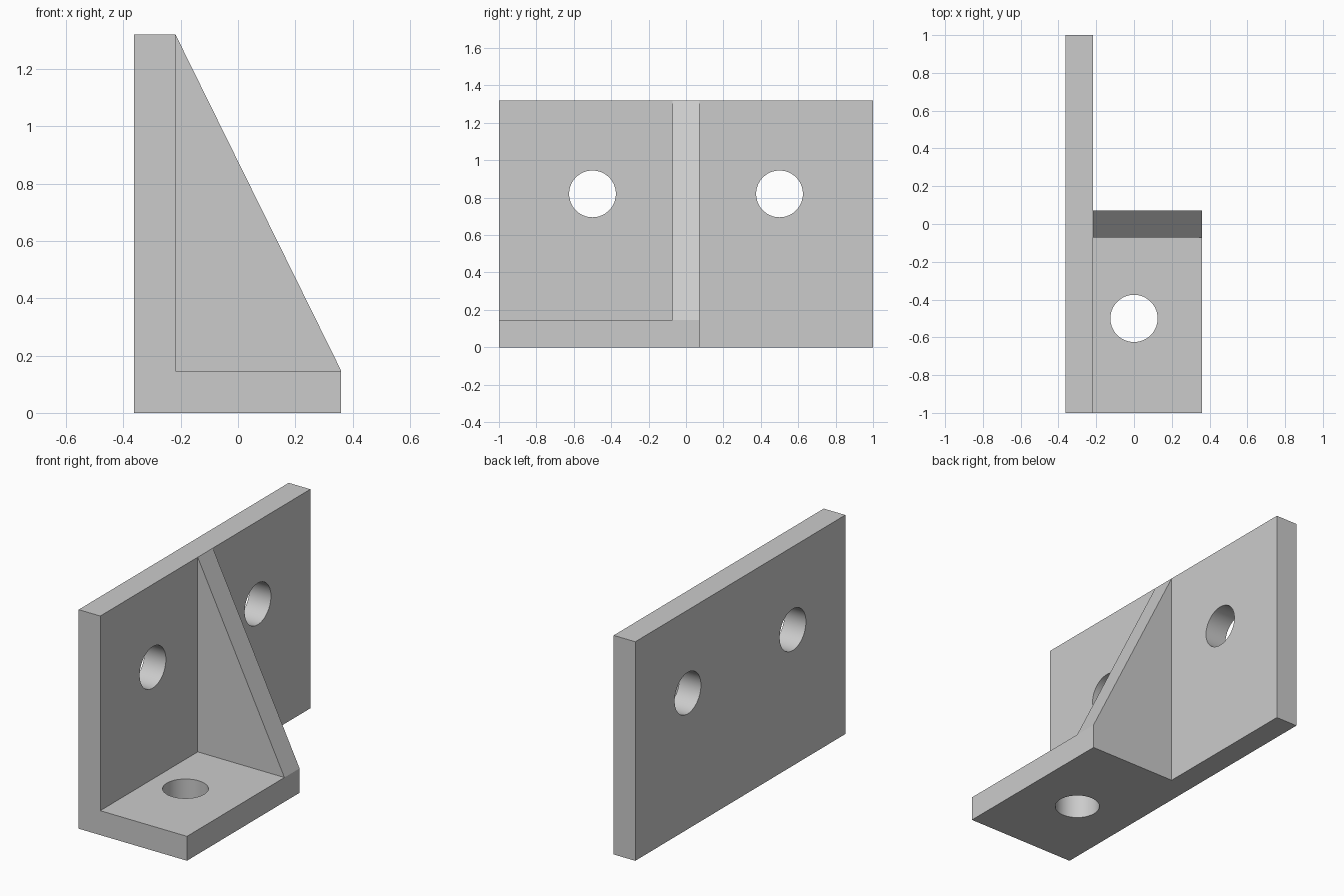
import bpy
import bmesh
import math
from mathutils import Matrix

if "Cube" in bpy.data.objects:
    bpy.data.objects.remove(bpy.data.objects["Cube"], do_unlink=True)

# Main dimensions
BACK, FACE, TOE = -0.362, -0.218, 0.36    # x of wall back, wall face, foot edge
TOP, FOOT = 1.32, 0.147                   # wall height, foot thickness
RIB = 0.072                               # half thickness of the rib
HOLE = 0.125                              # hole radius

steel = bpy.data.materials.new("light grey steel")
steel.use_nodes = True
steel.diffuse_color = (0.6, 0.6, 0.6, 1)
steel.node_tree.nodes["Principled BSDF"].inputs["Base Color"].default_value = (0.6, 0.6, 0.6, 1)


def add_object(name, bm):
    bmesh.ops.recalc_face_normals(bm, faces=bm.faces)
    mesh = bpy.data.meshes.new(name)
    bm.to_mesh(mesh)
    bm.free()
    mesh.materials.append(steel)
    obj = bpy.data.objects.new(name, mesh)
    bpy.context.collection.objects.link(obj)
    return obj


def extrude_profile(name, profile, y0, y1):
    """Solid made by sweeping an (x, z) outline from y0 to y1."""
    bm = bmesh.new()
    face = bm.faces.new([bm.verts.new((x, y0, z)) for x, z in profile])
    swept = bmesh.ops.extrude_face_region(bm, geom=[face])["geom"]
    verts = [g for g in swept if isinstance(g, bmesh.types.BMVert)]
    bmesh.ops.translate(bm, verts=verts, vec=(0, y1 - y0, 0))
    return add_object(name, bm)


def drill(name, location, axis):
    """Cylindrical cutter running along the x or z axis."""
    turn = Matrix.Rotation(math.pi / 2, 4, "Y") if axis == "x" else Matrix()
    bm = bmesh.new()
    bmesh.ops.create_cone(bm, cap_ends=True, segments=64, radius1=HOLE, radius2=HOLE,
                          depth=0.4, matrix=Matrix.Translation(location) @ turn)
    obj = add_object(name, bm)
    obj.hide_render = True
    return obj


def combine(body, other, operation):
    mod = body.modifiers.new(other.name, "BOOLEAN")
    mod.operation, mod.solver, mod.object = operation, "EXACT", other
    bpy.ops.object.modifier_apply(modifier=mod.name)
    bpy.data.objects.remove(other, do_unlink=True)


# L-shaped front, sloped rib in the middle, plain wall behind
bracket = extrude_profile("angle_bracket", [(BACK, 0), (TOE, 0), (TOE, FOOT), (FACE, FOOT),
                                            (FACE, TOP), (BACK, TOP)], -1, -RIB)
rib = extrude_profile("rib", [(BACK, 0), (TOE, 0), (TOE, FOOT), (FACE, TOP), (BACK, TOP)],
                      -RIB, RIB)
rear_wall = extrude_profile("rear_wall", [(BACK, 0), (FACE, 0), (FACE, TOP), (BACK, TOP)],
                            RIB, 1)

bpy.ops.object.select_all(action="DESELECT")
bpy.context.view_layer.objects.active = bracket
bracket.select_set(True)
for part in (rib, rear_wall):
    combine(bracket, part, "UNION")

# Two bolt holes through the wall, one through the foot
wall_x = (BACK + FACE) / 2
for cutter in (drill("front_wall_hole", (wall_x, -0.5, 0.82), "x"),
               drill("rear_wall_hole", (wall_x, 0.5, 0.82), "x"),
               drill("foot_hole", (0, -0.5, FOOT / 2), "z")):
    combine(bracket, cutter, "DIFFERENCE")

# Smooth hole walls, crisp outer edges
bpy.ops.object.shade_smooth_by_angle(angle=math.radians(20))
